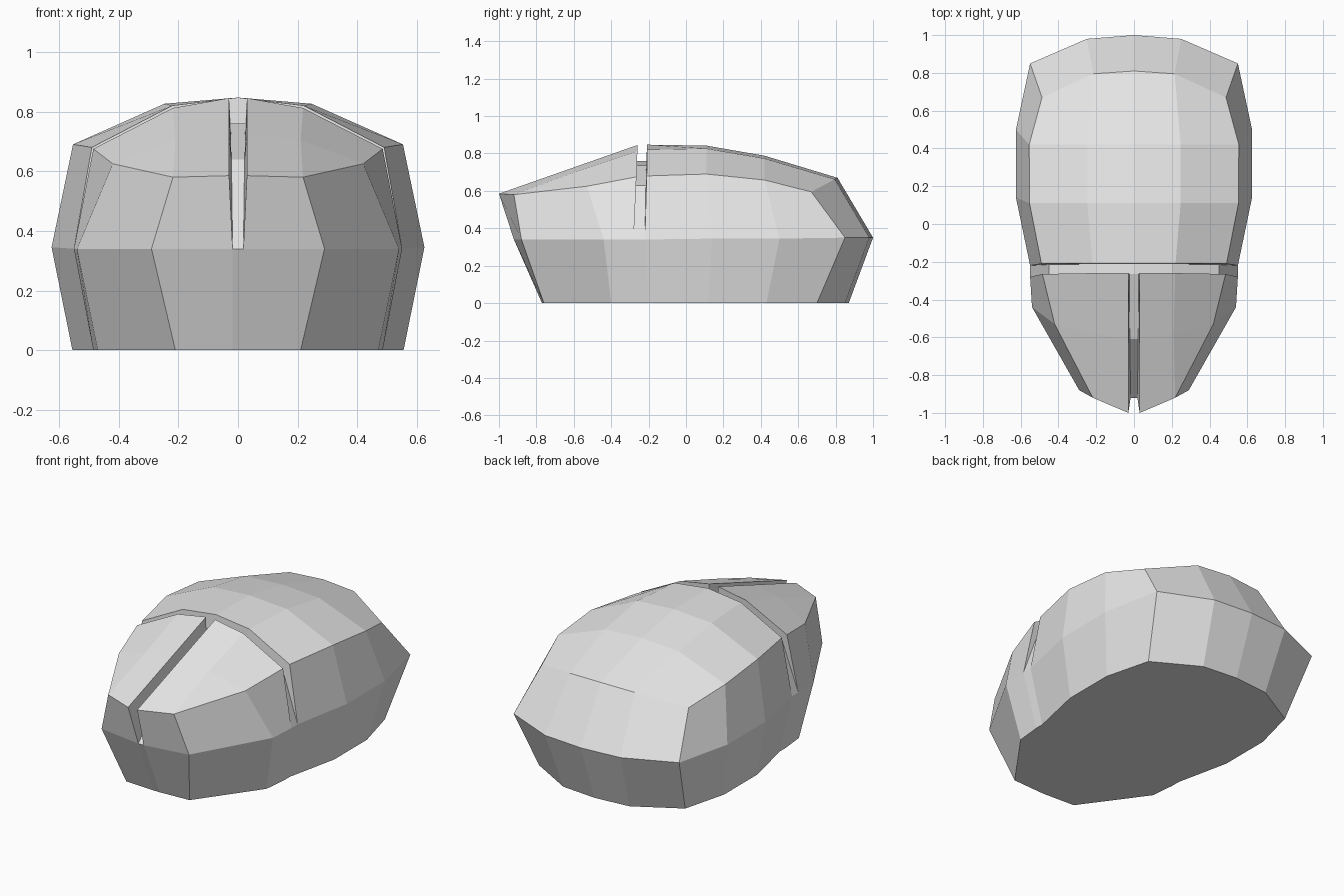
import bpy
import bmesh

cube = bpy.data.objects.get("Cube")
if cube:
    bpy.data.objects.remove(cube, do_unlink=True)

bm = bmesh.new()
cache = {}


def vert(p):
    if p not in cache:
        cache[p] = bm.verts.new(p)
    return cache[p]


def face(points, side):
    """One face of the half shell, mirrored by side; repeated corners collapse."""
    corners = list(dict.fromkeys((p[0] * side, p[1], p[2]) for p in points))
    if len(corners) > 2:
        bm.faces.new([vert(p) for p in corners])


def strip(a, b, side):
    """Row of quads between two point rows."""
    for i in range(len(a) - 1):
        face([a[i], a[i + 1], b[i + 1], b[i]], side)


# Waist ring and base ring, from front centre round to back centre
waist = [(0.0, -.92, .34), (.018, -.92, .34), (.29, -.88, .34), (.54, -.44, .34),
         (.55, -.28, .34), (.55, -.22, .34), (.625, .14, .345), (.625, .5, .345),
         (.55, .85, .35), (.25, .98, .35), (0.0, 1.0, .35)]
base = [(x, y, 0.0) for x, y in (
    (0.0, -.77), (.018, -.77), (.21, -.76), (.47, -.4), (.485, -.25), (.485, -.2),
    (.555, .12), (.555, .43), (.485, .7), (.22, .85), (0.0, .87))]

# Ribs run from the centre line over the crease and shoulder to the waist
corner = (.218, -.92, .58)
button_ribs = [
    [(.03, -1.0, .585), corner, corner, waist[2]],
    [(.03, -.61, .722), (.21, -.58, .705), (.42, -.53, .625), waist[3]],
    [(.03, -.26, .845), (.218, -.26, .812), (.485, -.265, .675), waist[4]]]
palm_ribs = [
    [(0.0, -.208, .847), (.22, -.208, .82), (.49, -.21, .68), waist[5]],
    [(0.0, .11, .842), (.247, .11, .826), (.553, .11, .69), waist[6]],
    [(0.0, .42, .788), (.247, .42, .773), (.555, .42, .658), waist[7]],
    [(0.0, .81, .67), (.215, .795, .662), (.487, .67, .595), waist[8]]]

# Sunken floors of the cross groove and of the slot between the buttons
floor_front = [(.025, -.265, .76), (.2, -.265, .735), (.45, -.27, .63), waist[4]]
floor_back = [(0.0, -.212, .76), (.2, -.212, .735), (.45, -.215, .63), waist[5]]
slot = [floor_front[0], (.022, -.61, .64), waist[1]]
slot_mid = [(0.0, y, z) for x, y, z in slot]

for side in (1, -1):
    # Lower skirt and underside
    strip(waist, base, side)
    face(base, side)
    # Buttons, with the front face beside the slot
    for a, b in zip(button_ribs, button_ribs[1:]):
        strip(a, b, side)
    face([button_ribs[0][0], corner, waist[2], waist[1]], side)
    # Palm rest and its back slope
    for a, b in zip(palm_ribs, palm_ribs[1:]):
        strip(a, b, side)
    strip(palm_ribs[-1][2::-1], waist[8:], side)
    # Cross groove walls and floor
    strip(button_ribs[-1], floor_front, side)
    strip(palm_ribs[0], floor_back, side)
    face([slot_mid[0], floor_front[0], floor_front[1], floor_back[1], floor_back[0]], side)
    strip(floor_front[1:], floor_back[1:], side)
    # Slot wall and floor
    strip([rib[0] for rib in button_ribs[::-1]], slot, side)
    strip(slot, slot_mid, side)

bmesh.ops.remove_doubles(bm, verts=bm.verts[:], dist=0.0005)
bmesh.ops.recalc_face_normals(bm, faces=bm.faces[:])

mesh = bpy.data.meshes.new("mouse_shell")
bm.to_mesh(mesh)
bm.free()
shell = bpy.data.objects.new("mouse_shell", mesh)
bpy.context.collection.objects.link(shell)

# Plain light grey plastic
grey = bpy.data.materials.new("light_grey")
grey.use_nodes = True
grey.diffuse_color = (.8, .8, .8, 1)
grey.node_tree.nodes["Principled BSDF"].inputs["Base Color"].default_value = (.8, .8, .8, 1)
mesh.materials.append(grey)
